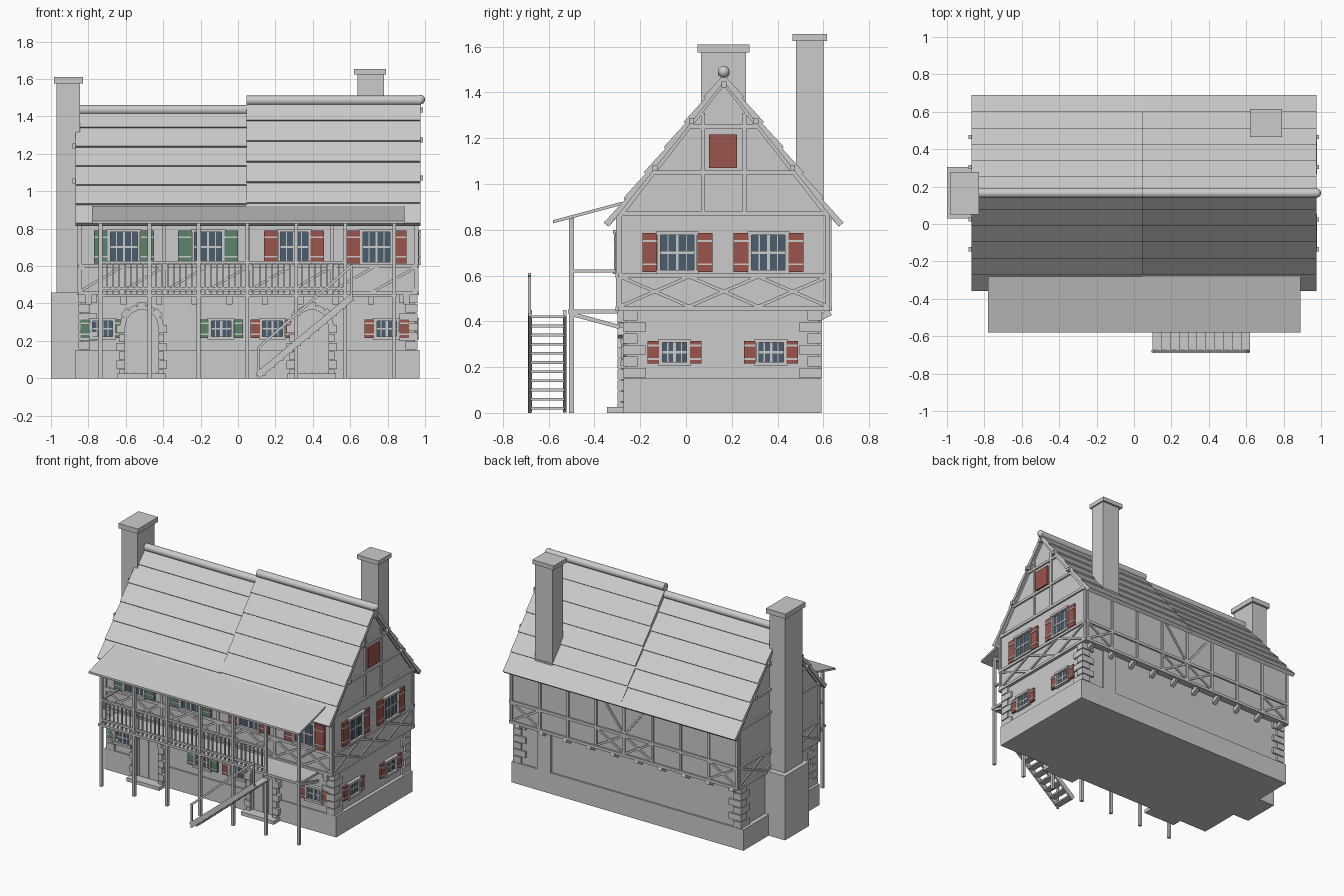
import bpy, bmesh, math
from mathutils import Matrix, Vector

cube = bpy.data.objects.get("Cube")
if cube:
    bpy.data.objects.remove(cube)


def material(name, rgb):
    m = bpy.data.materials.new(name)
    m.use_nodes = True
    m.diffuse_color = (*rgb, 1)
    m.node_tree.nodes["Principled BSDF"].inputs["Base Color"].default_value = (*rgb, 1)
    return m


GREY = material("light grey", (0.6, 0.6, 0.6))
GLASS = material("slate glass", (0.07, 0.11, 0.15))
RED = material("red shutter", (0.33, 0.09, 0.075))
GREEN = material("green shutter", (0.11, 0.23, 0.145))
I = Matrix()
# Each wall frame turns the front (local -y outward) to another side.
FRONT, RIGHT, BACK, LEFT = [Matrix.Rotation(math.radians(a), 4, 'Z') for a in (0, 90, 180, -90)]
parts = {}


def mesh(name, mat=GREY):
    return parts.setdefault(name, (bmesh.new(), mat))[0]


def box(bm, x, y, z, frame=I):
    lo, hi = Vector((x[0], y[0], z[0])), Vector((x[1], y[1], z[1]))
    m = frame @ Matrix.Translation((lo + hi) / 2) @ Matrix.Diagonal((*(hi - lo), 1))
    bmesh.ops.create_cube(bm, size=1, matrix=m)


def bar(bm, a, b, w=0.02, t=0.02, frame=I, normal=(0, 1, 0)):
    a, b = Vector(a), Vector(b)
    d = (b - a).normalized()
    side = Vector(normal).cross(d).normalized()
    n = d.cross(side)
    m = Matrix((side * w, n * t, b - a)).transposed().to_4x4()
    bmesh.ops.create_cube(bm, size=1, matrix=frame @ Matrix.Translation((a + b) / 2) @ m)


def prism(bm, profile, x0, x1):
    """Extrude a (y, z) outline along x."""
    face = bm.faces.new([bm.verts.new((x0, y, z)) for y, z in profile])
    new = bmesh.ops.extrude_face_region(bm, geom=[face])["geom"]
    bmesh.ops.translate(bm, vec=(x1 - x0, 0, 0), verts=[v for v in new if isinstance(v, bmesh.types.BMVert)])


# Walls, plinth and gables
MID, EAVE = 0.165, 0.83
box(mesh("plinth"), (-0.87, 0.97), (-0.272, 0.592), (0, 0.15))
box(mesh("ground_floor"), (-0.84, 0.945), (-0.262, 0.58), (0.15, 0.46))
for x0, x1, apex in ((-0.85, 0.05, 1.40), (0.05, 0.955, 1.45)):
    prism(mesh("upper_floor"), [(-0.295, 0.45), (0.625, 0.45), (0.625, 0.87), (MID, apex), (-0.295, 0.87)], x0, x1)


# Roof of overlapping board rows
def roof(name, x0, x1, ridge, rows=6):
    bm = mesh(name)
    for s in (-1, 1):
        top, low = Vector((MID, ridge)), Vector((MID + s * 0.522, EAVE))
        slope = (low - top).normalized()
        n = Vector((-slope.y, slope.x)) * s
        outline = []
        for i in range(rows):
            a, b = top.lerp(low, i / rows), top.lerp(low, (i + 1) / rows)
            outline += [a - n * 0.008, b + n * 0.002]
        outline += [low - n * 0.026, top - Vector((0, 0.045))]
        prism(bm, outline, x0, x1)


roof("low_roof", -0.87, 0.05, 1.445)
roof("high_roof", 0.045, 0.975, 1.49)
for x0, x1, z in ((-0.87, 0.05, 1.435), (0.045, 0.978, 1.485)):
    m = Matrix.Translation(((x0 + x1) / 2, MID, z)) @ Matrix.Rotation(math.pi / 2, 4, 'Y')
    bmesh.ops.create_cone(mesh("ridge_cap"), cap_ends=True, segments=16, radius1=0.026, radius2=0.026, depth=x1 - x0, matrix=m)

# Chimneys
c = mesh("left_chimney")
box(c, (-1.0, -0.84), (0.03, 0.305), (0, 0.46))
box(c, (-0.97, -0.845), (0.065, 0.262), (0.46, 1.58))
box(c, (-0.985, -0.83), (0.05, 0.278), (1.575, 1.61))
c = mesh("right_chimney")
box(c, (0.64, 0.78), (0.48, 0.6), (0.85, 1.63))
box(c, (0.62, 0.79), (0.465, 0.615), (1.625, 1.655))
box(c, (0.66, 0.77), (0.56, 0.592), (0.15, 0.45))


# Timber framing: sill, breast and top rails, studs and crossed braces
def framing(frame, face, u0, u1, studs, crossed):
    bm = mesh("timber_frame")
    y = -face
    for z in (0.455, 0.6, 0.87):
        bar(bm, (u0, y, z), (u1, y, z), 0.02, 0.024, frame)
    for u in studs:
        bar(bm, (u, y, 0.45), (u, y, 0.87), 0.018, 0.02, frame)
    for a, b in crossed:
        bar(bm, (a, y, 0.465), (b, y, 0.595), 0.014, 0.018, frame)
        bar(bm, (a, y, 0.595), (b, y, 0.465), 0.014, 0.016, frame)


def spaced(a, b, n):
    return [a + (b - a) * i / n for i in range(n + 1)]


def pairs(v):
    return list(zip(v, v[1:]))


f = spaced(-0.845, 0.95, 8)
framing(FRONT, 0.295, -0.855, 0.96, f[::2], pairs(f))
b = spaced(-0.945, 0.845, 8)
bp = pairs(b)
framing(BACK, 0.625, -0.96, 0.855, b, [bp[i] for i in (0, 3, 4, 7)])
for s in (-1, 1):
    bar(mesh("timber_frame"), (b[4], -0.625, 0.6), (b[4] + s * 0.2, -0.625, 0.86), 0.014, 0.015, BACK)

for frame, face, s, drop in ((RIGHT, 0.955, 1, 0), (LEFT, 0.85, -1, 0.05)):
    g = spaced(-0.288, 0.618, 3) if s > 0 else spaced(-0.618, 0.288, 3)
    framing(frame, face, g[0] - 0.01, g[3] + 0.01, (g[0], g[3]), pairs(g))
    bm, c = mesh("gable_timber"), s * MID
    for z, half in ((1.05, 0.315), (1.25, 0.165)):
        z -= drop * (z - 0.87) * 2
        bar(bm, (c - half, -face, z), (c + half, -face, z), 0.018, 0.024, frame)
    for k in (-1, 1):
        bar(bm, (c + k * 0.09, -face, 0.87), (c + k * 0.09, -face, 1.31), 0.018, 0.02, frame)
        bar(bm, (c + k * 0.455, -face, 0.86), (c, -face, 1.445 - drop), 0.02, 0.024, frame)
    # Purlin ends
    for u, z in ((-0.3, 1.07), (-0.14, 1.275), (0, 1.435), (0.14, 1.275), (0.3, 1.07)):
        z -= drop * (z - 0.87) * 1.6
        box(bm, (c + u - 0.011, c + u + 0.011), (-face - 0.035, -face), (z - 0.013, z + 0.013), frame)
bmesh.ops.create_uvsphere(mesh("ridge_ball"), u_segments=16, v_segments=10, radius=0.025,
                          matrix=Matrix.Translation((0.975, MID, 1.49)))
box(mesh("loft_hatch", RED), (0.1, 0.222), (-0.967, -0.95), (1.07, 1.215), RIGHT)


# Shuttered windows
def window(frame, face, u, z0, z1, half, shut, mat):
    g, w = mesh("window_glass", GLASS), mesh("window_frames")
    s = mesh("red_shutters" if mat is RED else "green_shutters", mat)
    y = -face
    box(g, (u - half, u + half), (y - 0.006, y), (z0, z1), frame)
    for k in (-1, 1):
        e = u + k * half
        box(w, (e - 0.007, e + 0.007), (y - 0.02, y), (z0, z1), frame)
        m = u + k * half * 0.5
        box(w, (m - 0.0025, m + 0.0025), (y - 0.009, y), (z0, z1), frame)
        p, q = sorted((e + k * 0.008, e + k * (0.008 + shut)))
        box(s, (p, q), (y - 0.014, y), (z0, z1), frame)
        for t in (0.2, 0.8):
            z = z0 + (z1 - z0) * t
            box(w, (p, q), (y - 0.018, y), (z - 0.004, z + 0.004), frame)
        z = z0 if k < 0 else z1
        box(w, (u - half - 0.012, u + half + 0.012), (y - 0.024, y), (z - 0.008, z + 0.008), frame)
    box(w, (u - 0.006, u + 0.006), (y - 0.012, y), (z0, z1), frame)
    z = (z0 + z1) / 2
    box(w, (u - half, u + half), (y - 0.011, y), (z - 0.005, z + 0.005), frame)


for u, mat in ((-0.61, GREEN), (-0.16, GREEN), (0.3, RED), (0.74, RED)):
    window(FRONT, 0.295, u, 0.615, 0.79, 0.08, 0.072, mat)
for u, mat in ((-0.725, GREEN), (-0.09, GREEN), (0.185, RED), (0.795, RED)):
    window(FRONT, 0.262, u, 0.215, 0.315, 0.06, 0.05, mat)
for u, v in ((-0.038, -0.05), (0.36, 0.372)):
    window(RIGHT, 0.955, u, 0.615, 0.785, 0.08, 0.065, RED)
    window(RIGHT, 0.945, v, 0.215, 0.315, 0.06, 0.05, RED)

# Corner stones
q = mesh("corner_stones")
for x, sx in ((-0.84, 1), (0.945, -1)):
    for y, sy in ((-0.262, 1), (0.58, -1)):
        for i in range(6):
            a, c = (0.085, 0.05) if i % 2 else (0.05, 0.085)
            z = 0.15 + i * 0.05
            box(q, sorted((x - sx * 0.014, x + sx * a)), sorted((y - sy * 0.014, y + sy * c)), (z + 0.003, z + 0.047))

# Arched doors with stone surrounds and steps
for u in (-0.515, 0.395):
    d, s = mesh("doors"), mesh("door_stones")
    box(d, (u - 0.095, u + 0.095), (-0.278, -0.26), (0.03, 0.28))
    bmesh.ops.create_cone(d, cap_ends=True, segments=32, radius1=0.095, radius2=0.095, depth=0.018,
                          matrix=Matrix.Translation((u, -0.269, 0.28)) @ Matrix.Rotation(math.pi / 2, 4, 'X'))
    for i in range(-2, 3):
        box(d, (u + i * 0.038 - 0.002, u + i * 0.038 + 0.002), (-0.282, -0.27), (0.03, 0.35))
    for k in (-1, 1):
        for i in range(6):
            w = 0.045 if i % 2 else 0.03
            box(s, sorted((u + k * 0.09, u + k * (0.09 + w))), (-0.3, -0.26), (i * 0.048 + 0.002, i * 0.048 + 0.046))
    for i in range(7):
        a = math.pi * (i + 0.5) / 7
        v, r = Vector((math.cos(a), 0, math.sin(a))), 0.125 if i % 2 else 0.115
        bar(s, Vector((u, -0.28, 0.28)) + v * 0.085, Vector((u, -0.28, 0.28)) + v * r, 0.045, 0.04)
    box(s, (u - 0.13, u + 0.13), (-0.345, -0.26), (0, 0.025))

# Floor beam ends under the overhang
for x in spaced(-0.8, 0.9, 9):
    box(mesh("beam_ends"), (x - 0.016, x + 0.016), (-0.3, -0.25), (0.395, 0.445))
    bar(mesh("beam_ends"), (x, 0.57, 0.41), (x, 0.63, 0.44), 0.03, 0.03, normal=(1, 0, 0))

# Balcony: deck, posts, brackets, railing and lean-to canopy
deck, rail = mesh("balcony_deck"), mesh("balcony_railing")
box(deck, (-0.75, 0.85), (-0.515, -0.29), (0.435, 0.452))
posts = spaced(-0.735, 0.835, 6)
for x in posts:
    box(mesh("balcony_posts"), (x - 0.01, x + 0.01), (-0.51, -0.49), (0, 0.85))
    bar(deck, (x, -0.5, 0.432), (x, -0.29, 0.375), 0.018, 0.018, normal=(1, 0, 0))
bar(mesh("balcony_posts"), (posts[0], -0.5, 0.845), (posts[-1], -0.5, 0.845))
for x in (posts[0], posts[-1]):
    bar(rail, (x, -0.5, 0.62), (x, -0.29, 0.62), 0.014, 0.014, normal=(1, 0, 0))
for z in (0.48, 0.62):
    bar(rail, (posts[0], -0.5, z), (posts[5], -0.5, z), 0.014, 0.014)
for x in spaced(posts[0], posts[5], 40):
    box(rail, (x - 0.004, x + 0.004), (-0.504, -0.496), (0.45, 0.62))
prism(mesh("canopy"), [(-0.58, 0.828), (-0.28, 0.908), (-0.28, 0.922), (-0.58, 0.842)], -0.78, 0.89)

# Open stair with one handrail
st = mesh("stair")
for y in (-0.68, -0.53):
    bar(st, (0.105, y, 0.015), (0.61, y, 0.435), 0.035, 0.014)
for i in range(11):
    t = (i + 0.5) / 11
    x, z = 0.1 + t * 0.52, t * 0.44
    box(st, (x - 0.025, x + 0.025), (-0.68, -0.53), (z - 0.006, z + 0.006))
bar(st, (0.105, -0.684, 0.16), (0.61, -0.684, 0.605), 0.014, 0.012)
for t in (0, 1):
    x, z = 0.11 + t * 0.495, t * 0.43
    box(st, (x - 0.006, x + 0.006), (-0.69, -0.678), (z, z + 0.17))

# Turn every collected part into an object
for name, (bm, mat) in parts.items():
    bmesh.ops.recalc_face_normals(bm, faces=bm.faces)
    me = bpy.data.meshes.new(name)
    bm.to_mesh(me)
    bm.free()
    me.materials.append(mat)
    ob = bpy.data.objects.new(name, me)
    bpy.context.collection.objects.link(ob)
    if name in ("ridge_cap", "ridge_ball"):
        bpy.context.view_layer.objects.active = ob
        ob.select_set(True)
        bpy.ops.object.shade_smooth_by_angle()
        ob.select_set(False)
